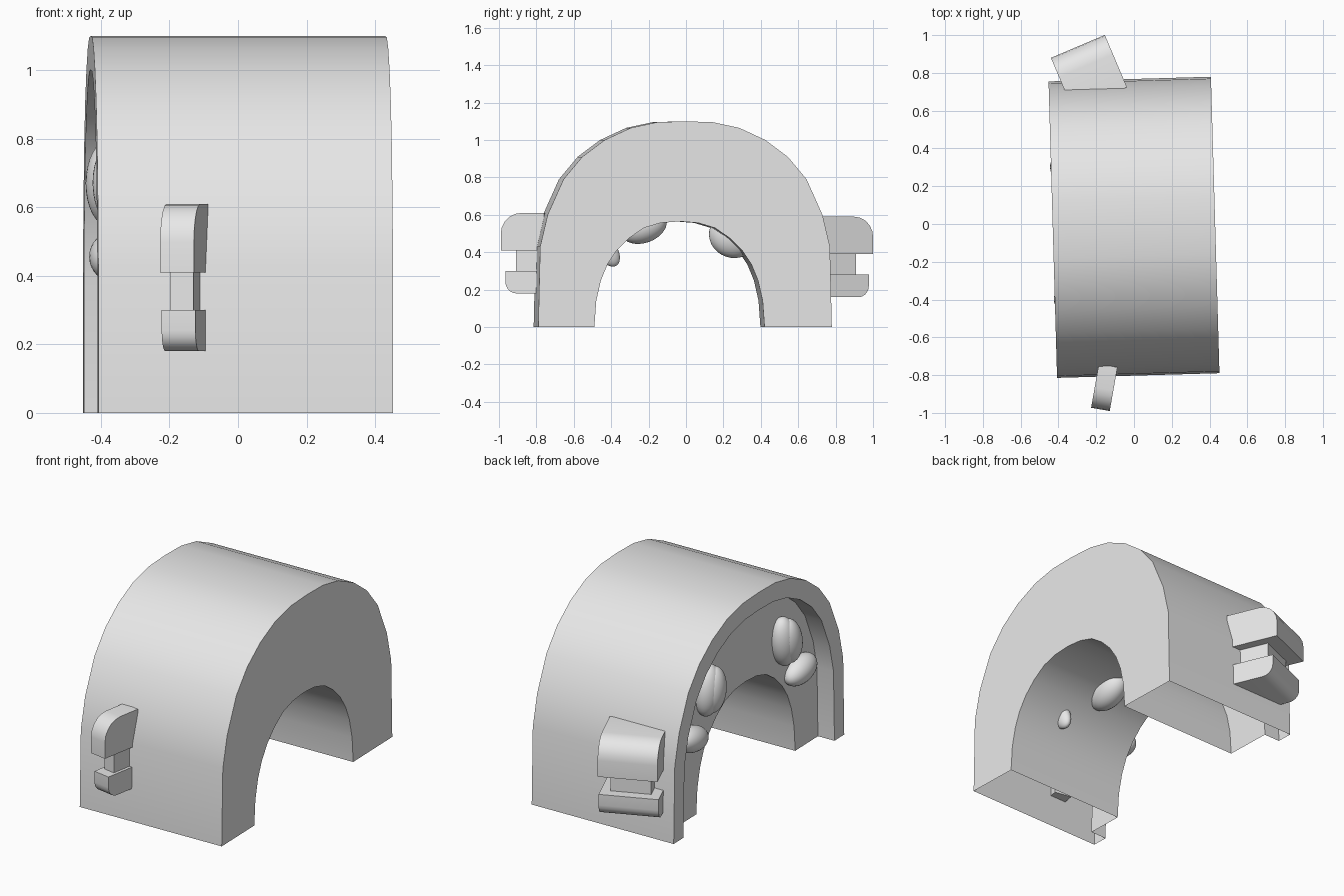
import bpy, bmesh, math
from mathutils import Matrix, Vector

cube = bpy.data.objects.get("Cube")
if cube:
    bpy.data.objects.remove(cube, do_unlink=True)

# Single plain grey
grey = bpy.data.materials.new("plain_grey")
grey.use_nodes = True
COLOR = (0.8, 0.8, 0.8, 1)
grey.diffuse_color = COLOR
grey.node_tree.nodes["Principled BSDF"].inputs["Base Color"].default_value = COLOR

FRAME = Matrix.Translation((0, -0.0175, 0)) @ Matrix.Rotation(math.radians(1.65), 4, "Z")


def finish(bm, name, matrix):
    bmesh.ops.recalc_face_normals(bm, faces=bm.faces)
    mesh = bpy.data.meshes.new(name)
    bm.to_mesh(mesh)
    bm.free()
    mesh.materials.append(grey)
    ob = bpy.data.objects.new(name, mesh)
    bpy.context.collection.objects.link(ob)
    ob.matrix_world = matrix
    bpy.ops.object.select_all(action="DESELECT")
    ob.select_set(True)
    bpy.context.view_layer.objects.active = ob
    bpy.ops.object.shade_smooth_by_angle(angle=math.radians(30))
    return ob


def arch(half, sy=1, sz=1, shift=0):
    """Mirror a half profile (foot to crown) into a full arch."""
    full = half + [(-y, z) for y, z in reversed(half[:-1])]
    return [(y * sy + shift, z * sz) for y, z in full]


# Arch shell: hollow, open underneath, with a recessed end on the right side
outer = arch([(.785, 0), (.775, .43), (.735, .60), (.65, .79), (.55, .91),
              (.43, 1.0), (.29, 1.065), (.15, 1.095), (0, 1.1)])
lip = [(y * .885, z * .91) for y, z in outer]
inner = arch([(.455, 0), (.445, .14), (.42, .25), (.385, .335), (.335, .41),
              (.27, .475), (.19, .53), (.10, .557), (0, .565)], shift=-.03)
FRONT, END, RECESS = .43, -.43, -.33
bm = bmesh.new()
rings = [[bm.verts.new((x, y, z)) for y, z in prof] for x, prof in
         ((FRONT, inner), (FRONT, outer), (END, outer),
          (END, lip), (RECESS, lip), (RECESS, inner))]
for i, ring in enumerate(rings):
    nxt = rings[(i + 1) % len(rings)]
    for j in range(len(ring) - 1):
        bm.faces.new((ring[j], ring[j + 1], nxt[j + 1], nxt[j]))
finish(bm, "arch_shell", FRAME)


# Rounded bulbs
def bulb(name, center, radii, tilt=0):
    bm = bmesh.new()
    bmesh.ops.create_uvsphere(bm, u_segments=32, v_segments=16, radius=1)
    local = (Matrix.Translation(center) @ Matrix.Rotation(math.radians(tilt), 4, "X")
             @ Matrix.Diagonal((*radii, 1)))
    bmesh.ops.transform(bm, matrix=local, verts=bm.verts)
    finish(bm, name, FRAME)


for side, s in (("left", 1), ("right", -1)):
    bulb(f"large_bulb_{side}", (-.35, s * .35, .67), (.07, .08, .14), s * 8)
    bulb(f"large_bulb_core_{side}", (-.37, s * .35 - .02, .67), (.065, .075, .125), s * 8)
    bulb(f"small_bulb_{side}", (-.35, s * .50, .455), (.07, .12, .07), s * 12)

# Bulbs that show through the underside of the arch
bulb("under_bulb_front", (-.02, -.21, .54), (.08, .13, .09), 20)
bulb("under_bulb_low", (.14, -.42, .42), (.04, .06, .11), 35)
bulb("under_bulb_back", (-.02, .27, .49), (.08, .13, .12), -20)


# Side clips: two rounded blocks joined by a narrow neck
def prism(name, profile, width, matrix):
    bm = bmesh.new()
    face = bm.faces.new([bm.verts.new((-width / 2, y, z)) for y, z in profile])
    ext = bmesh.ops.extrude_face_region(bm, geom=[face])
    verts = [v for v in ext["geom"] if isinstance(v, bmesh.types.BMVert)]
    bmesh.ops.translate(bm, verts=verts, vec=Vector((width, 0, 0)))
    finish(bm, name, matrix)


def rounded_block(depth, z, height, ry, rz):
    """Block whose outer far edge is rounded; negative height rounds downwards."""
    sign = 1 if height > 0 else -1
    top = z + height
    pts = [(0, z), (depth, z)]
    for k in range(6):
        a = math.pi / 2 * k / 5
        pts.append((depth - ry + ry * math.cos(a), top + sign * rz * (math.sin(a) - 1)))
    return pts + [(0, top)]


def clip(name, root, angle, depth, width, base):
    m = Matrix.Translation((*root, base)) @ Matrix.Rotation(math.radians(angle), 4, "Z")
    prism(name + "_upper", rounded_block(depth, .23, .20, .11, .11), width, m)
    prism(name + "_lower", rounded_block(depth - .025, .12, -.12, .06, .06), width, m)
    neck = depth - .08
    prism(name + "_neck", [(0, .11), (neck, .11), (neck, .24), (0, .24)], width * .68, m)


clip("front_clip", (-.137, -.75), 170, .235, .10, .18)
clip("back_clip", (-.18, .664), 23, .30, .31, .16)
